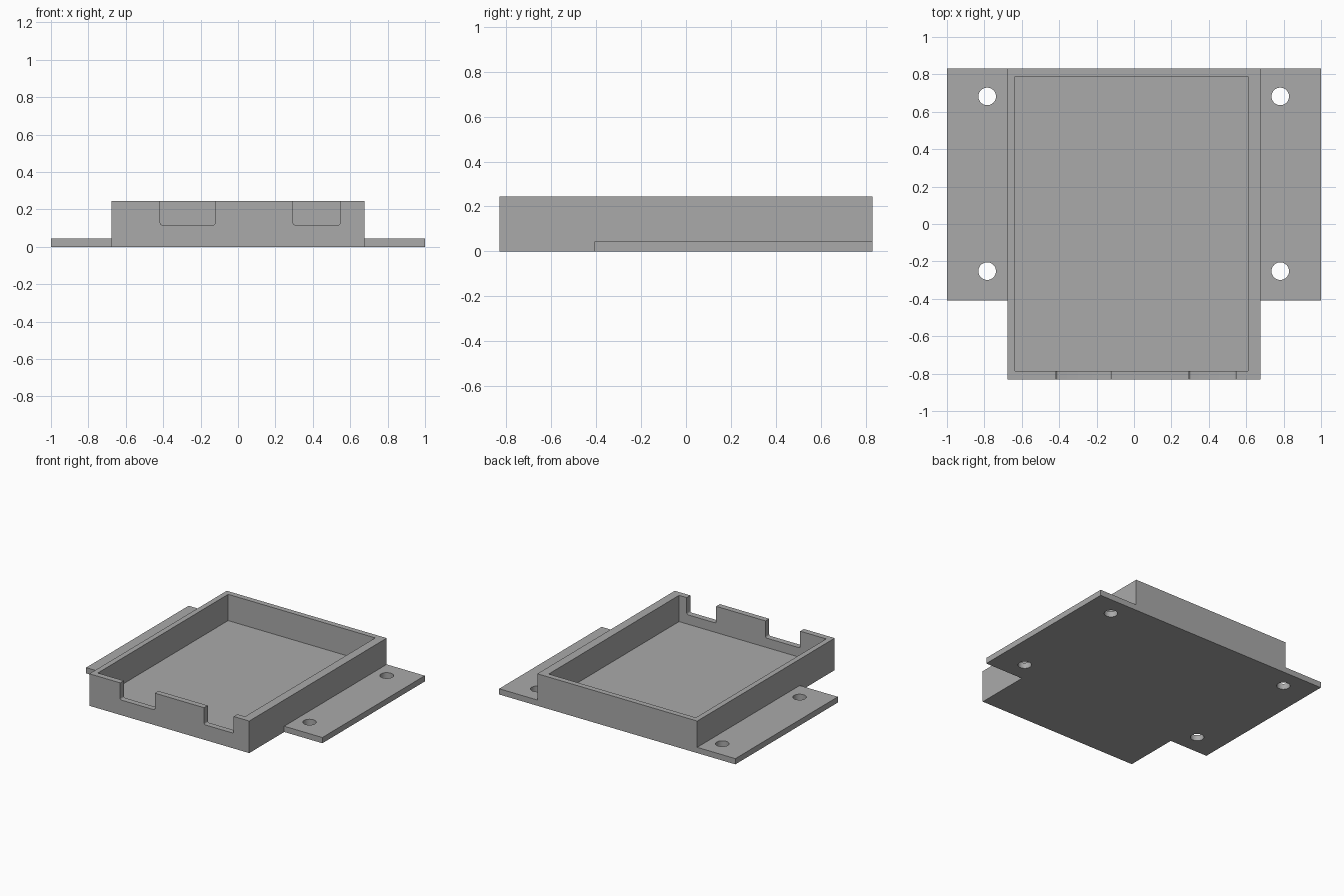
import bpy, bmesh

old = bpy.data.objects.get("Cube")
if old:
    bpy.data.objects.remove(old, do_unlink=True)

grey = bpy.data.materials.new("plain grey")
grey.use_nodes = True
COLOUR = (0.4, 0.4, 0.4, 1)
grey.diffuse_color = COLOUR
grey.node_tree.nodes["Principled BSDF"].inputs["Base Color"].default_value = COLOUR

HALF_X, HALF_Y, HEIGHT = 0.677, 0.831, 0.245
FLANGE_FRONT, PLATE = -0.408, 0.044


def finish(name, bm):
    mesh = bpy.data.meshes.new(name)
    bm.to_mesh(mesh)
    bm.free()
    mesh.materials.append(grey)
    ob = bpy.data.objects.new(name, mesh)
    bpy.context.collection.objects.link(ob)
    return ob


def box(name, x, y, z, round_vertical=None):
    """Box from (min, max) pairs; optionally round its lower edges along y."""
    bm = bmesh.new()
    bmesh.ops.create_cube(bm, size=1)
    for v in bm.verts:
        v.co = [r[c > 0] for r, c in zip((x, y, z), v.co)]
    if round_vertical:
        low = [e for e in bm.edges
               if all(abs(v.co.z - z[0]) < 1e-5 for v in e.verts)
               and abs(e.verts[0].co.y - e.verts[1].co.y) > 1e-5]
        bmesh.ops.bevel(bm, geom=low, offset=round_vertical, segments=4,
                        profile=0.5, affect='EDGES')
    return finish(name, bm)


def cylinder(name, x, y, radius):
    bm = bmesh.new()
    bmesh.ops.create_cone(bm, cap_ends=True, segments=48, radius1=radius,
                          radius2=radius, depth=0.4)
    bmesh.ops.translate(bm, verts=bm.verts, vec=(x, y, 0))
    return finish(name, bm)


def combine(target, tool, operation):
    """Apply a boolean and discard the tool object."""
    tool.hide_render = True
    mod = target.modifiers.new(operation.lower(), 'BOOLEAN')
    mod.operation, mod.object, mod.solver = operation, tool, 'EXACT'
    bpy.context.view_layer.objects.active = target
    bpy.ops.object.modifier_apply(modifier=mod.name)
    bpy.data.objects.remove(tool, do_unlink=True)


# Tray body with the mounting plate running beneath it
tray = box("mounting_tray", (-HALF_X, HALF_X), (-HALF_Y, HALF_Y), (0, HEIGHT))
plate = box("flange_plate", (-1, 1), (FLANGE_FRONT, HALF_Y), (0, PLATE))
combine(tray, plate, 'UNION')

# Open cavity, with a thicker wall on the left
cavity = box("cavity_cutter", (-0.636, 0.61), (-0.787, 0.789), (PLATE, 0.5))
combine(tray, cavity, 'DIFFERENCE')

# Two notches in the front wall
for left, right in ((-0.416, -0.122), (0.295, 0.545)):
    notch = box("notch_cutter", (left, right), (-0.9, -0.7), (0.116, 0.5), 0.012)
    combine(tray, notch, 'DIFFERENCE')

# Screw holes in the flanges
for x in (-0.785, 0.782):
    for y in (-0.252, 0.682):
        combine(tray, cylinder("hole_cutter", x, y, 0.047), 'DIFFERENCE')

# Merge leftover coplanar faces and shade
bm = bmesh.new()
bm.from_mesh(tray.data)
bmesh.ops.remove_doubles(bm, verts=bm.verts, dist=1e-5)
bmesh.ops.dissolve_limit(bm, angle_limit=0.01, verts=bm.verts, edges=bm.edges)
bm.to_mesh(tray.data)
bm.free()
bpy.ops.object.select_all(action='DESELECT')
tray.select_set(True)
bpy.context.view_layer.objects.active = tray
bpy.ops.object.shade_smooth_by_angle()
